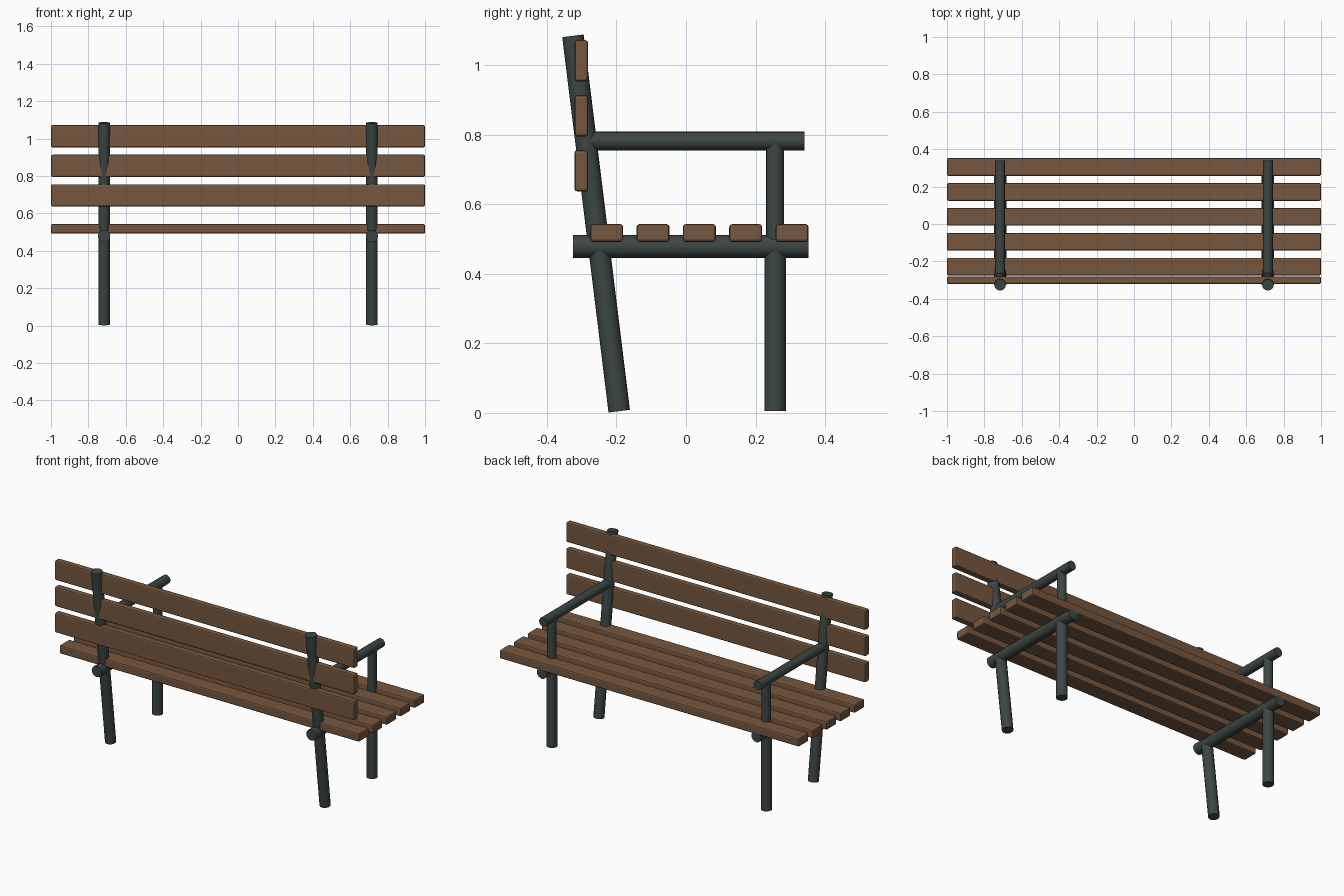
import bpy
from mathutils import Vector

if "Cube" in bpy.data.objects:
    bpy.data.objects.remove(bpy.data.objects["Cube"])


def material(name, rgb):
    m = bpy.data.materials.new(name)
    m.diffuse_color = (*rgb, 1)
    m.use_nodes = True
    m.node_tree.nodes["Principled BSDF"].inputs["Base Color"].default_value = m.diffuse_color
    return m


WOOD = material("brown_wood", (0.18, 0.095, 0.05))
METAL = material("dark_metal", (0.045, 0.062, 0.058))
FRAME_X = 0.716


def tube(name, x, start, end, radius):
    a, b = Vector((x, *start)), Vector((x, *end))
    bpy.ops.mesh.primitive_cylinder_add(vertices=16, radius=radius, depth=(b - a).length,
                                        location=(a + b) / 2)
    o = bpy.context.object
    o.name = name
    o.rotation_euler = (b - a).to_track_quat('Z', 'Y').to_euler()
    o.data.materials.append(METAL)
    bpy.ops.object.shade_smooth_by_angle()


def slat(name, y, z, depth, height):
    bpy.ops.mesh.primitive_cube_add(size=1, location=(0, y, z))
    o = bpy.context.object
    o.name = name
    o.scale = (2, depth, height)
    bpy.ops.object.transform_apply(location=False, rotation=False, scale=True)
    o.data.materials.append(WOOD)
    bevel = o.modifiers.new("rounded_edges", 'BEVEL')
    bevel.width = 0.008
    bevel.segments = 2


# Two matching tube frames; each part is (name, (y, z) start, (y, z) end, radius)
PARTS = [
    ("back_post", (-0.192, 0.005), (-0.325, 1.084), 0.031),
    ("front_leg", (0.256, 0.005), (0.256, 0.478), 0.031),
    ("seat_rail", (-0.325, 0.478), (0.352, 0.478), 0.033),
    ("arm_post", (0.256, 0.478), (0.256, 0.782), 0.026),
    ("armrest", (-0.283, 0.782), (0.340, 0.782), 0.027),
]
for side, x in (("left", -FRAME_X), ("right", FRAME_X)):
    for name, start, end, radius in PARTS:
        tube(f"{name}_{side}", x, start, end, radius)

# Seat planks
for i in range(5):
    slat(f"seat_slat_{i + 1}", -0.228 + i * 0.1332, 0.517, 0.095, 0.051)

# Backrest planks
for i in range(3):
    slat(f"back_slat_{i + 1}", -0.301, 0.696 + i * 0.158, 0.039, 0.119)
